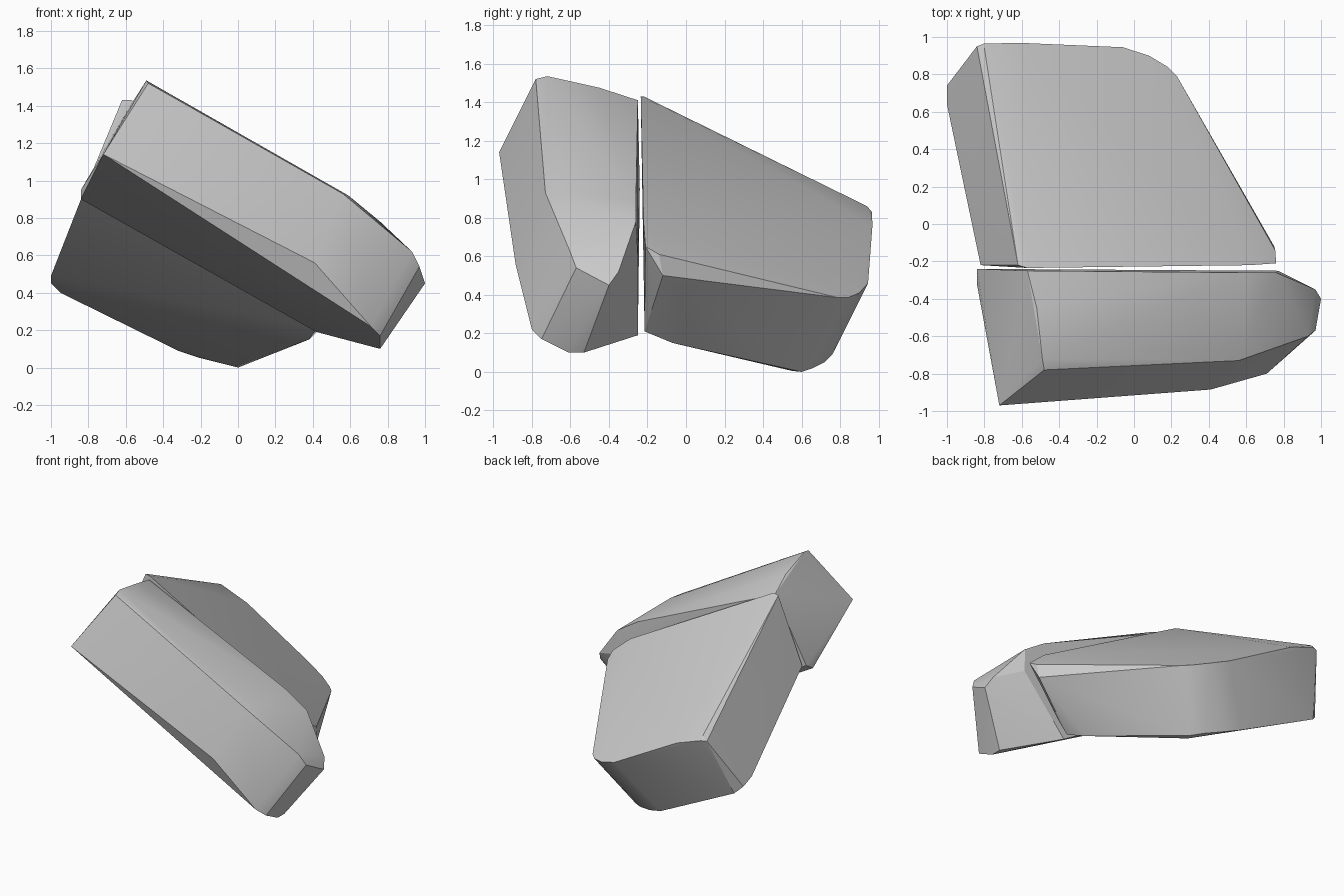
import bpy, bmesh, math


def rock_chunk(name, *corner_groups):
    """Wrap a faceted convex rock around its corner points."""
    bm = bmesh.new()
    for group in corner_groups:
        for co in group:
            bm.verts.new(co)
    bmesh.ops.convex_hull(bm, input=bm.verts[:])
    loose = [v for v in bm.verts if not v.link_faces]
    bmesh.ops.delete(bm, geom=loose, context='VERTS')
    bmesh.ops.recalc_face_normals(bm, faces=bm.faces[:])
    mesh = bpy.data.meshes.new(name)
    bm.to_mesh(mesh)
    bm.free()
    obj = bpy.data.objects.new(name, mesh)
    bpy.context.collection.objects.link(obj)
    bpy.ops.object.select_all(action='DESELECT')
    obj.select_set(True)
    bpy.context.view_layer.objects.active = obj
    bpy.ops.object.shade_smooth_by_angle(angle=math.radians(22))
    return obj


# Front slab: raised left end, tilted top, blunt right tip, flat split face
front_left = [(-0.72, -0.97, 1.14), (-0.48, -0.78, 1.52), (-0.49, -0.72, 1.535),
              (-0.52, -0.45, 1.475), (-0.57, -0.25, 1.41),
              (-0.84, -0.24, 0.95), (-0.84, -0.32, 0.90)]
front_top = [(-0.30, -0.765, 1.42), (0.56, -0.73, 0.93), (0.59, -0.65, 0.92),
             (0.59, -0.26, 0.89), (0.76, -0.26, 0.78)]
front_tip = [(0.93, -0.60, 0.62), (0.97, -0.57, 0.54), (1.0, -0.40, 0.45),
             (0.97, -0.35, 0.52), (0.77, -0.25, 0.60)]
front_base = [(0.41, -0.885, 0.56), (0.71, -0.80, 0.22), (0.76, -0.75, 0.17),
              (0.76, -0.61, 0.10), (0.76, -0.53, 0.10), (0.42, -0.25, 0.19)]
rock_chunk("front_rock_half", front_left, front_top, front_tip, front_base)

# Rear slab: wide sloping top, rounded rear corner, keel-like underside
rear_left = [(-0.62, -0.22, 1.43), (-0.57, -0.235, 1.43), (-0.82, -0.22, 0.95),
             (-1.0, 0.64, 0.49), (-1.0, 0.74, 0.45), (-0.95, 0.78, 0.40),
             (-0.84, 0.95, 0.83), (-0.80, 0.965, 0.83), (-0.80, 0.94, 0.86)]
rear_edge = [(-0.60, 0.968, 0.76), (-0.06, 0.945, 0.46), (0.08, 0.90, 0.41),
             (0.18, 0.84, 0.385), (0.23, 0.79, 0.385)]
rear_right = [(0.62, -0.22, 0.77), (0.76, -0.21, 0.65), (0.755, -0.14, 0.61),
              (0.75, -0.12, 0.50), (0.50, -0.215, 0.30)]
rear_base = [(0.42, -0.215, 0.21), (0.38, -0.07, 0.15), (0.0, 0.60, 0.0),
             (-0.02, 0.55, 0.005), (-0.08, 0.66, 0.02), (-0.20, 0.72, 0.05),
             (-0.32, 0.76, 0.09)]
rock_chunk("rear_rock_half", rear_left, rear_edge, rear_right, rear_base)
